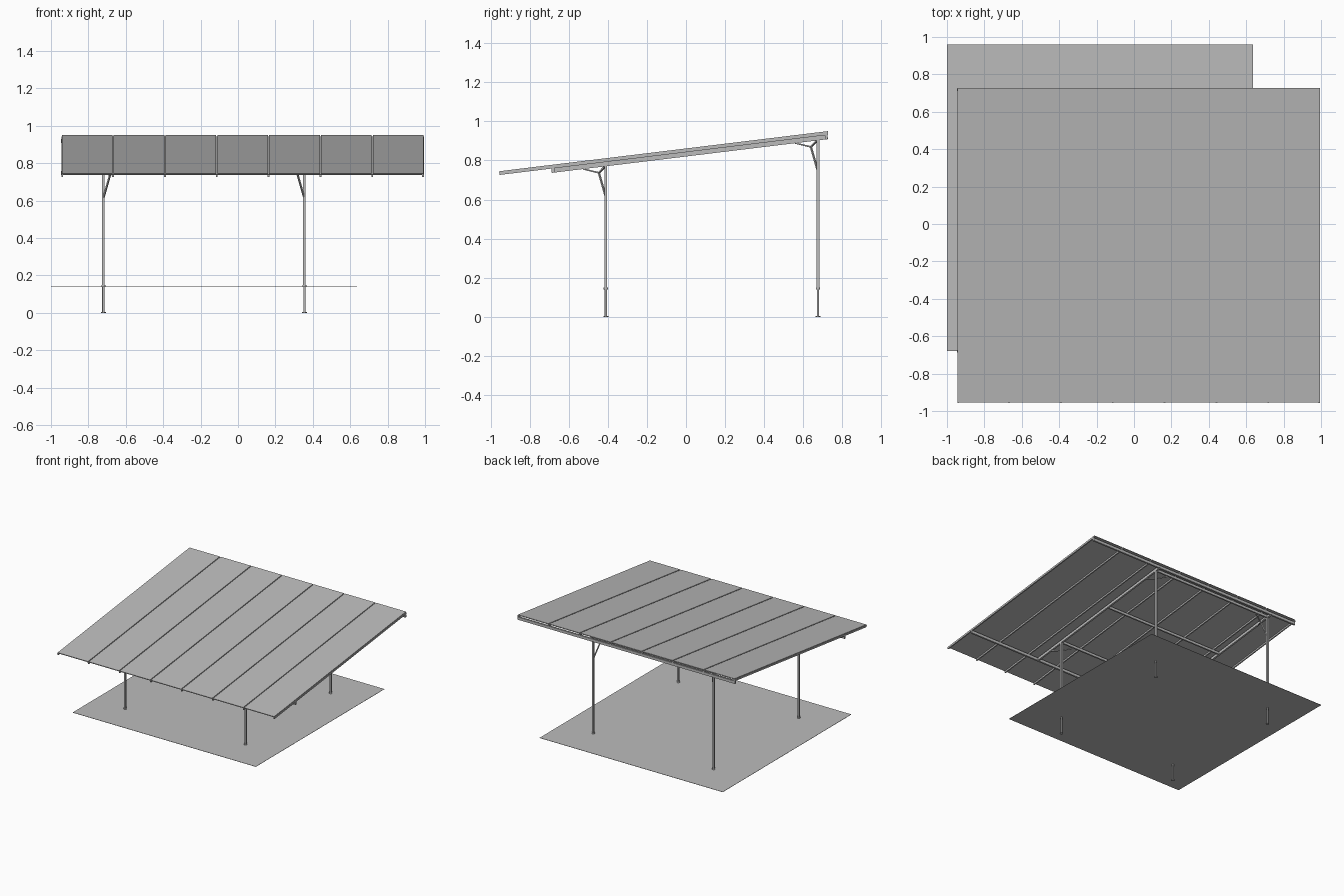
import bpy
import math
from mathutils import Vector, Matrix

cube = bpy.data.objects.get("Cube")
if cube:
    bpy.data.objects.remove(cube, do_unlink=True)

metal = bpy.data.materials.new("light_grey")
metal.use_nodes = True
metal.diffuse_color = (0.5, 0.5, 0.5, 1)
metal.node_tree.nodes["Principled BSDF"].inputs["Base Color"].default_value = (0.5, 0.5, 0.5, 1)

LEFT, RIGHT, FRONT, BACK = 0.995, -0.945, -0.955, 0.727
SLOPE = 0.122
BAYS = 7
POST_X = (-0.72, 0.355)
POST_Y = (-0.41, 0.675)


def roof(x, y, depth=0.0):
    """Point at a depth below the sloping roof surface."""
    return Vector((x, y, 0.745 + SLOPE * (y - FRONT) - depth))


def bar(name, start, end, width, height, up=(0, 0, 1)):
    """Rectangular bar running between two points."""
    start, end = Vector(start), Vector(end)
    along = (end - start).normalized()
    side = along.cross(Vector(up)).normalized()
    top = side.cross(along)
    bpy.ops.mesh.primitive_cube_add(size=1)
    obj = bpy.context.object
    obj.name = name
    frame = Matrix((side, along, top)).transposed().to_4x4()
    size = Matrix.Diagonal((width, (end - start).length, height, 1))
    obj.data.transform(Matrix.Translation((start + end) / 2) @ frame @ size)
    obj.data.materials.append(metal)
    return obj


def disc(name, x, y, low, high, radius):
    bpy.ops.mesh.primitive_cylinder_add(vertices=16, radius=radius, depth=high - low,
                                        location=(x, y, (low + high) / 2))
    obj = bpy.context.object
    obj.name = name
    obj.data.materials.append(metal)
    bpy.ops.object.shade_smooth_by_angle(angle=math.radians(40))


# Ground sheet
bar("ground_sheet", (-0.1825, -0.68, 0.14), (-0.1825, 0.96, 0.14), 1.635, 0.002)

# Roof panels with narrow gaps, and a rafter below every joint
bay = (LEFT - RIGHT) / BAYS
for i in range(BAYS):
    x = RIGHT + bay * (i + 0.5)
    bar("roof_panel", roof(x, FRONT, 0.003), roof(x, BACK, 0.003), bay - 0.007, 0.006)
for i in range(BAYS + 1):
    x = min(max(RIGHT + bay * i, RIGHT + 0.005), LEFT - 0.005)
    bar("rafter", roof(x, FRONT, 0.0125), roof(x, BACK, 0.0125), 0.01, 0.013)

# Beams carrying the rafters
BEAM = 0.03
for y in (-0.68, 0.718):
    bar("edge_beam", roof(RIGHT, y, BEAM), roof(LEFT, y, BEAM), 0.014, 0.022)
for x in POST_X:
    bar("main_beam", roof(x, -0.687, BEAM), roof(x, 0.725, BEAM), 0.014, 0.022)
for y in (*POST_Y, 0.12):
    bar("cross_beam", roof(POST_X[0], y, BEAM), roof(POST_X[1], y, BEAM), 0.012, 0.02)

# Posts with feet and branching braces
for x in POST_X:
    inward = 1 if x < 0 else -1
    for y in POST_Y:
        head = roof(x, y, 0.035)
        bar("post", (x, y, 0.14), head, 0.014, 0.014, up=(0, 1, 0))
        disc("footing_pole", x, y, 0, 0.14, 0.006)
        disc("foot_plate", x, y, 0, 0.004, 0.013)
        disc("base_collar", x, y, 0.14, 0.15, 0.011)
        node = roof(x + 0.036 * inward, y - 0.036, 0.07)
        bar("post_brace", (x, y, head.z - 0.165), node, 0.008, 0.008)
        bar("head_brace", node, head, 0.007, 0.007)
        bar("main_beam_brace", node, roof(x, y - 0.115, 0.041), 0.007, 0.007)
        bar("cross_beam_brace", node, roof(x + 0.115 * inward, y, 0.041), 0.007, 0.007)
